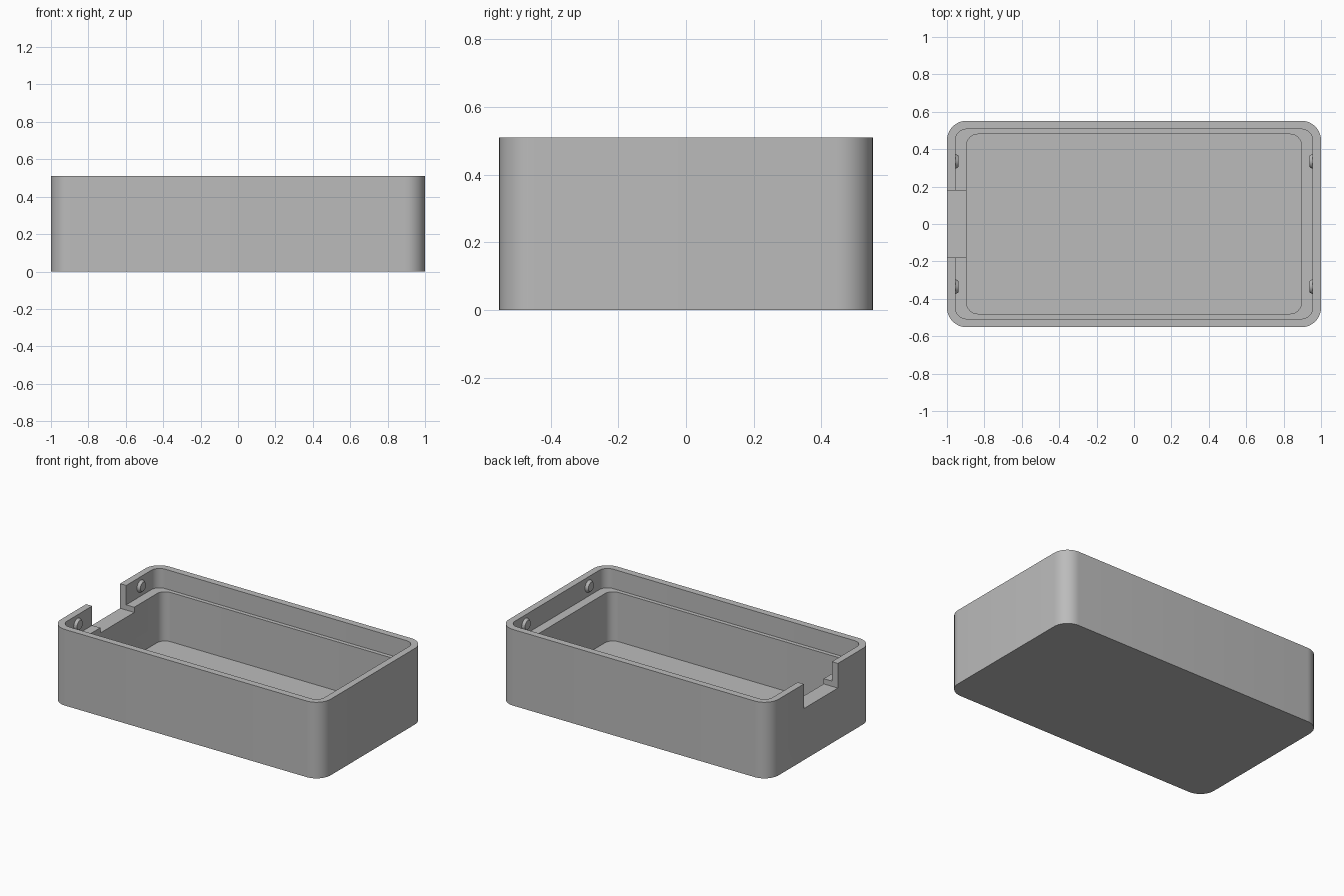
import bpy, bmesh, math
from mathutils import Matrix, Vector

cube = bpy.data.objects.get("Cube")
if cube:
    bpy.data.objects.remove(cube, do_unlink=True)

HX, HY, H = 1.0, 0.552, 0.51
LEDGE, FLOOR, NOTCH = 0.38, 0.05, 0.345

grey = bpy.data.materials.new("plain grey")
grey.use_nodes = True
colour = (0.5, 0.5, 0.5, 1)
grey.diffuse_color = colour
grey.node_tree.nodes["Principled BSDF"].inputs["Base Color"].default_value = colour


def make_object(name, bm):
    bmesh.ops.recalc_face_normals(bm, faces=bm.faces)
    mesh = bpy.data.meshes.new(name)
    bm.to_mesh(mesh)
    bm.free()
    mesh.materials.append(grey)
    obj = bpy.data.objects.new(name, mesh)
    bpy.context.collection.objects.link(obj)
    return obj


def activate(obj):
    bpy.ops.object.select_all(action='DESELECT')
    obj.select_set(True)
    bpy.context.view_layer.objects.active = obj


def smooth(obj):
    activate(obj)
    bpy.ops.object.shade_smooth_by_angle(angle=math.radians(30))


def rounded_ring(bm, hx, hy, r, z, steps=10):
    """One horizontal rounded-rectangle loop of vertices."""
    ring = []
    for q, (sx, sy) in enumerate([(1, 1), (-1, 1), (-1, -1), (1, -1)]):
        for i in range(steps + 1):
            a = math.pi / 2 * (q + i / steps)
            ring.append(bm.verts.new((sx * (hx - r) + r * math.cos(a),
                                      sy * (hy - r) + r * math.sin(a), z)))
    return ring


# Open tray: outer wall, rim, upper recess, ledge and inner well
bm = bmesh.new()
rings = [rounded_ring(bm, *p) for p in (
    (HX, HY, 0.105, 0), (HX, HY, 0.105, H),
    (0.955, 0.507, 0.06, H), (0.955, 0.507, 0.06, LEDGE),
    (0.895, 0.48, 0.06, LEDGE), (0.895, 0.48, 0.06, FLOOR))]
for low, high in zip(rings, rings[1:]):
    n = len(low)
    for i in range(n):
        j = (i + 1) % n
        bm.faces.new((low[i], low[j], high[j], high[i]))
bm.faces.new(rings[0])
bm.faces.new(rings[-1])
tray = make_object("tray", bm)

# Notch through the right-hand end wall
bm = bmesh.new()
bmesh.ops.create_cube(bm, size=1, matrix=Matrix.Translation(
    Vector((-0.95, 0, NOTCH + 0.15))) @ Matrix.Diagonal((0.3, 0.36, 0.3, 1)))
cutter = make_object("notch_cutter", bm)
cutter.hide_render = True
cut = tray.modifiers.new("notch", 'BOOLEAN')
cut.operation = 'DIFFERENCE'
cut.solver = 'EXACT'
cut.object = cutter
activate(tray)
bpy.ops.object.modifier_apply(modifier=cut.name)
bpy.data.objects.remove(cutter, do_unlink=True)
smooth(tray)

# Snap bumps on the inside of both end walls
for sx, side in ((1, "left"), (-1, "right")):
    for sy, end in ((1, "back"), (-1, "front")):
        bm = bmesh.new()
        place = (Matrix.Translation((sx * 0.949, sy * 0.335, 0.446))
                 @ Matrix.Rotation(-sx * math.pi / 2, 4, 'Y'))
        bmesh.ops.create_cone(bm, cap_ends=True, segments=32, radius1=0.044,
                              radius2=0.03, depth=0.022, matrix=place)
        smooth(make_object(f"snap_bump_{side}_{end}", bm))
